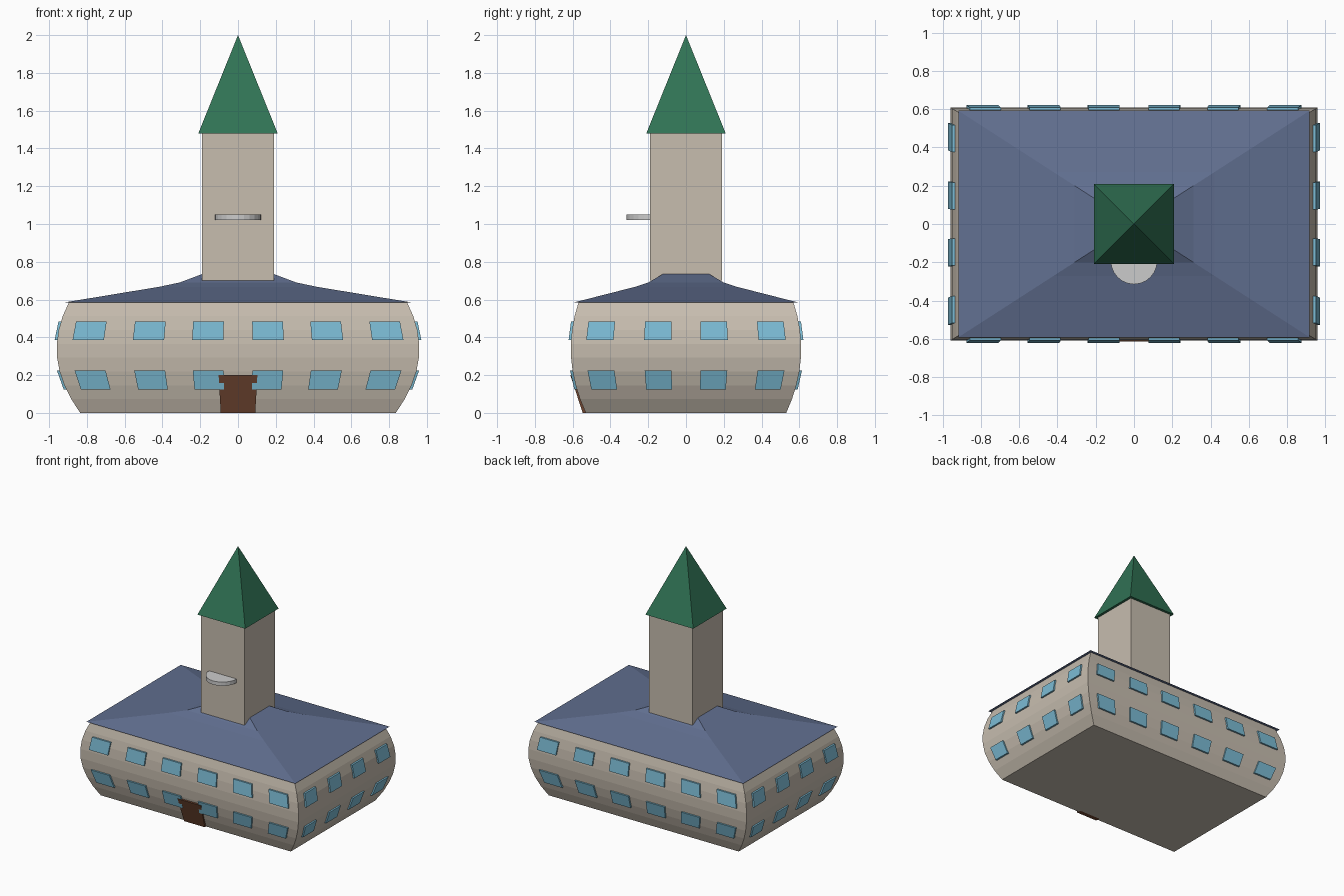
import bpy, bmesh, math

if "Cube" in bpy.data.objects:
    bpy.data.objects.remove(bpy.data.objects["Cube"])

HX, HY = 0.96, 0.61          # half size of the body at its widest
EAVE = 0.585


def mat(name, rgb):
    m = bpy.data.materials.new(name)
    m.diffuse_color = (*rgb, 1)
    m.use_nodes = True
    m.node_tree.nodes["Principled BSDF"].inputs["Base Color"].default_value = m.diffuse_color
    return m


STONE = mat("stone", (0.57, 0.51, 0.43))
SLATE = mat("slate", (0.12, 0.16, 0.28))
COPPER = mat("copper", (0.03, 0.17, 0.09))
GLASS = mat("glass", (0.20, 0.50, 0.66))
WOOD = mat("wood", (0.16, 0.06, 0.03))


def make(name, bm, material=None):
    bmesh.ops.recalc_face_normals(bm, faces=bm.faces)
    me = bpy.data.meshes.new(name)
    bm.to_mesh(me)
    bm.free()
    ob = bpy.data.objects.new(name, me)
    bpy.context.collection.objects.link(ob)
    if material:
        me.materials.append(material)
    return ob


def rings(name, levels, material):
    """Stack of rectangles (half x, half y, z), capped at both ends."""
    bm = bmesh.new()
    loops = [[bm.verts.new((sx * x, sy * y, z))
              for sx, sy in ((-1, -1), (1, -1), (1, 1), (-1, 1))]
             for x, y, z in levels]
    for a, b in zip(loops, loops[1:]):
        for i in range(4):
            j = (i + 1) % 4
            bm.faces.new((a[i], a[j], b[j], b[i]))
    bm.faces.new(loops[0])
    bm.faces.new(loops[-1])
    bmesh.ops.remove_doubles(bm, verts=bm.verts, dist=1e-5)
    return make(name, bm, material)


def bulge(z):
    return 1 - 0.13 * ((z - 0.34) / 0.34) ** 2


def wall_panel(bm, side, u, half, z0, z1, out):
    """Thin slab following the bulging wall; side is 'front' or 'end' with a sign."""
    axis, sign = side
    v = []
    for off in (-0.02, out):
        for du, z in ((-half, z0), (half, z0), (half, z1), (-half, z1)):
            s = bulge(z)
            along = (u + du) * s
            if axis == "y":
                v.append(bm.verts.new((along, sign * (HY * s + off), z)))
            else:
                v.append(bm.verts.new((sign * (HX * s + off), along, z)))
    for f in ((0, 1, 2, 3), (4, 5, 6, 7), (0, 1, 5, 4), (1, 2, 6, 5), (2, 3, 7, 6), (3, 0, 4, 7)):
        bm.faces.new([v[i] for i in f])


# bulging body
N = 8
rings("body", [(HX * bulge(z), HY * bulge(z), z)
               for z in (EAVE * i / N for i in range(N + 1))], STONE)

# concave hipped roof
rings("main_roof", [(x, x * 0.645, z) for x, z in
                    ((0.918, EAVE), (0.42, 0.667), (0.31, 0.69), (0.19, 0.735))], SLATE)

# tower and spire
rings("tower", [(0.19, 0.19, 0.70), (0.19, 0.19, 1.48)], STONE)
rings("spire", [(0.21, 0.21, 1.48), (0, 0, 2.0)], COPPER)

# half-round balcony
bm = bmesh.new()
arc = [(0.122 * math.cos(a), -0.19 - 0.125 * math.sin(a))
       for a in (math.pi * i / 12 for i in range(13))]
face = bm.faces.new([bm.verts.new((x, y, 1.02)) for x, y in arc])
top = bmesh.ops.extrude_face_region(bm, geom=[face], use_keep_orig=True)["geom"]
bmesh.ops.translate(bm, vec=(0, 0, 0.03),
                    verts=[g for g in top if isinstance(g, bmesh.types.BMVert)])
make("balcony", bm)

# two rows of windows on all four sides
bm = bmesh.new()
for z in (0.125, 0.385):
    for sign in (-1, 1):
        for u in (0.16, 0.475, 0.795):
            for m in (-1, 1):
                wall_panel(bm, ("y", sign), m * u, 0.083, z, z + 0.1, 0.013)
        for u in (0.15, 0.457):
            for m in (-1, 1):
                wall_panel(bm, ("x", sign), m * u, 0.072, z, z + 0.1, 0.013)
make("windows", bm, GLASS)

# front door
bm = bmesh.new()
wall_panel(bm, ("y", -1), 0, 0.105, 0, 0.2, 0.016)
make("door", bm, WOOD)
